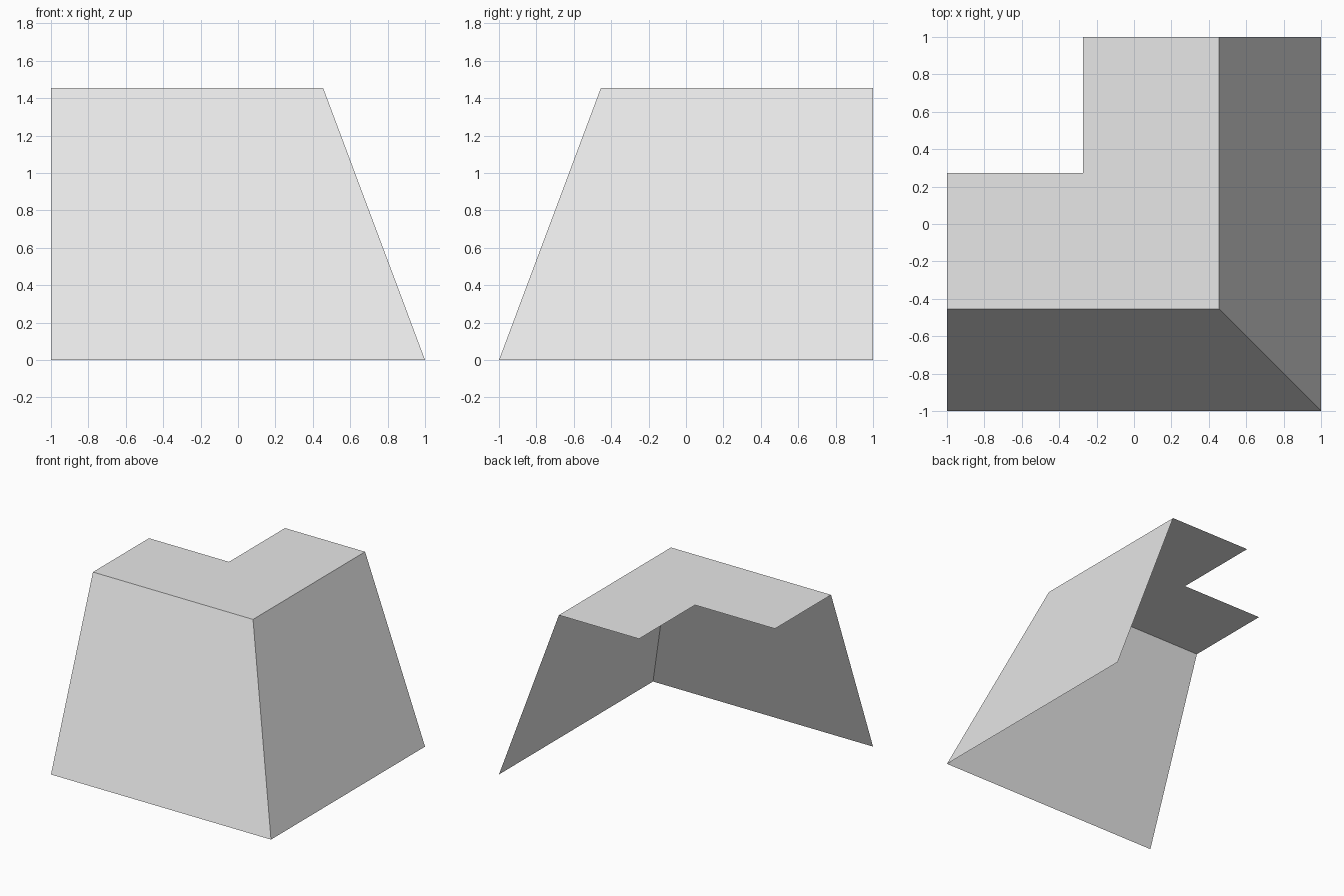
import bpy
import bmesh

cube = bpy.data.objects.get("Cube")
if cube:
    bpy.data.objects.remove(cube, do_unlink=True)

HEIGHT = 1.455    # level of the flat top
RIM = 0.455       # outer corner of the top
INNER = 0.273     # inner corner of the L

# Single plain colour
grey = bpy.data.materials.new("light grey")
grey.use_nodes = True
colour = (0.8, 0.8, 0.8, 1)
grey.diffuse_color = colour
grey.node_tree.nodes["Principled BSDF"].inputs["Base Color"].default_value = colour

bm = bmesh.new()


def vert(x, y, z):
    return bm.verts.new((x, y, z))


# Shared outer corner, foot and rim
foot_corner = vert(1, -1, 0)
rim_corner = vert(RIM, -RIM, HEIGHT)

# Ends of the two wings
foot_front = vert(-1, -1, 0)
rim_front = vert(-1, -RIM, HEIGHT)
foot_side = vert(1, 1, 0)
rim_side = vert(RIM, 1, HEIGHT)

# Inner edge of the L-shaped top
inner_side = vert(-INNER, 1, HEIGHT)
inner_corner = vert(-INNER, INNER, HEIGHT)
inner_front = vert(-1, INNER, HEIGHT)

# Sloping front wall, sloping side wall and flat top
bm.faces.new((foot_front, foot_corner, rim_corner, rim_front))
bm.faces.new((foot_corner, foot_side, rim_side, rim_corner))
bm.faces.new((rim_front, rim_corner, rim_side,
              inner_side, inner_corner, inner_front))

mesh = bpy.data.meshes.new("corner_ledge")
bm.to_mesh(mesh)
bm.free()
mesh.materials.append(grey)
ledge = bpy.data.objects.new("corner_ledge", mesh)
bpy.context.collection.objects.link(ledge)
